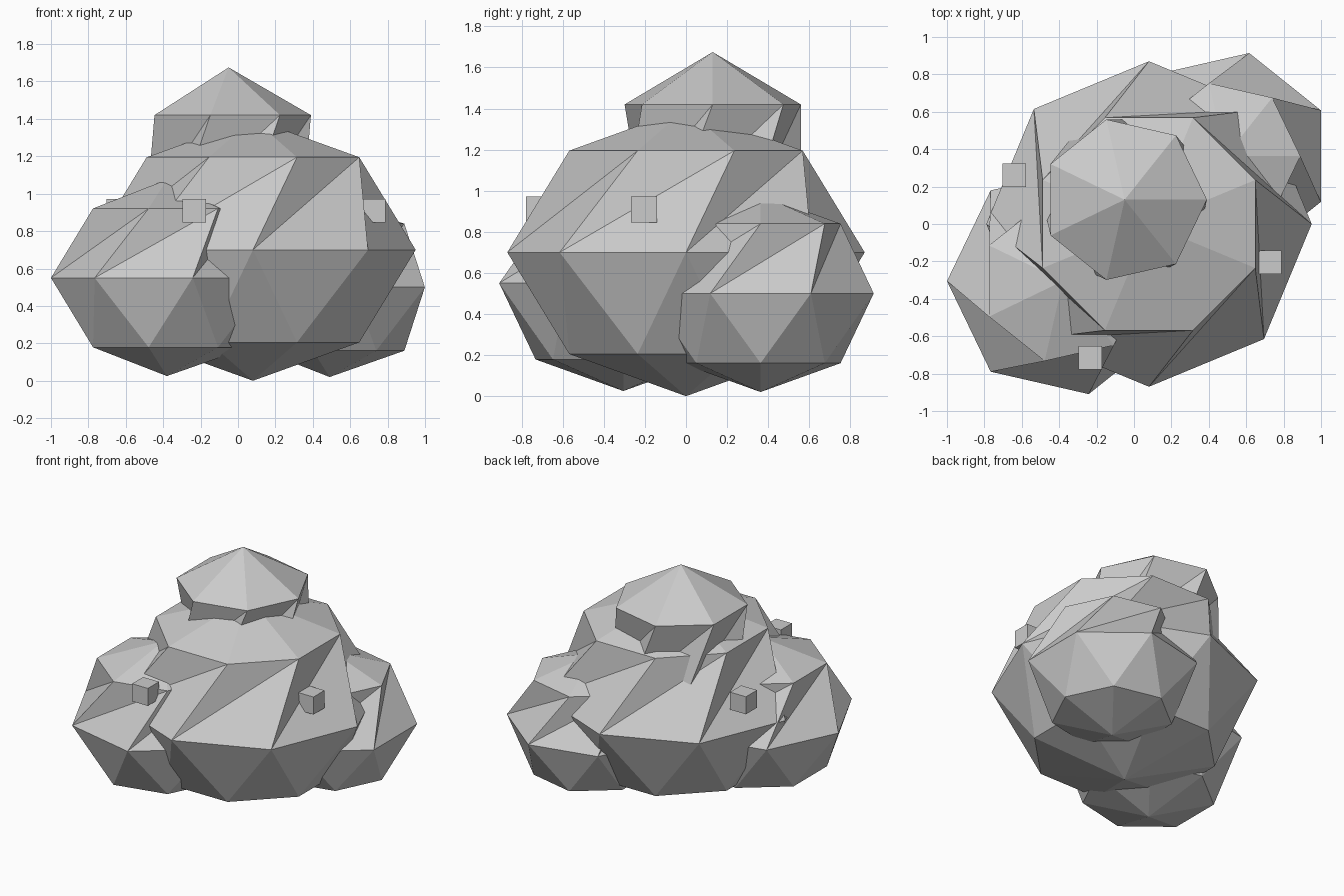
import bpy, bmesh
from math import sin, cos, pi

if "Cube" in bpy.data.objects:
    bpy.data.objects.remove(bpy.data.objects["Cube"])


def blob(name, centre, radius, height, sides, stacks):
    """Faceted ball; every other ring is turned half a step, giving twisted facets."""
    bm = bmesh.new()
    cx, cy, cz = centre
    top = bm.verts.new((cx, cy, cz + height))
    bottom = bm.verts.new((cx, cy, cz - height))
    rings = []
    for j in range(1, stacks):
        phi = pi * j / stacks
        r, z = radius * sin(phi), cz + height * cos(phi)
        ring = []
        for k in range(sides):
            a = pi + 2 * pi * (k + 0.5 * (j % 2)) / sides
            ring.append(bm.verts.new((cx + r * cos(a), cy + r * sin(a), z)))
        rings.append(ring)
    for k in range(sides):
        n = (k + 1) % sides
        bm.faces.new((top, rings[0][k], rings[0][n]))
        bm.faces.new((bottom, rings[-1][n], rings[-1][k]))
        for up, low in zip(rings, rings[1:]):
            bm.faces.new((low[k], low[n], up[n]))
            bm.faces.new((low[k], up[n], up[k]))
    finish(name, bm)


def cube(name, centre, size):
    bm = bmesh.new()
    bmesh.ops.create_cube(bm, size=size)
    bmesh.ops.translate(bm, verts=bm.verts, vec=centre)
    finish(name, bm)


def finish(name, bm):
    mesh = bpy.data.meshes.new(name)
    bm.to_mesh(mesh)
    bm.free()
    bpy.context.collection.objects.link(bpy.data.objects.new(name, mesh))


# Overlapping foliage masses
blob("main_mass", (0.08, 0.0, 0.70), 0.87, 0.70, 8, 4)
blob("left_mass", (-0.38, -0.305, 0.55), 0.62, 0.525, 7, 4)
blob("right_mass", (0.49, 0.363, 0.50), 0.565, 0.48, 7, 4)
blob("top_mass", (-0.05, 0.13, 1.165), 0.508, 0.51, 7, 3)

# Small cube berries
for i, (x, y) in enumerate([(-0.235, -0.715), (0.725, -0.205), (-0.64, 0.26)]):
    cube(f"berry_{i + 1}", (x, y, 0.908), 0.126)
